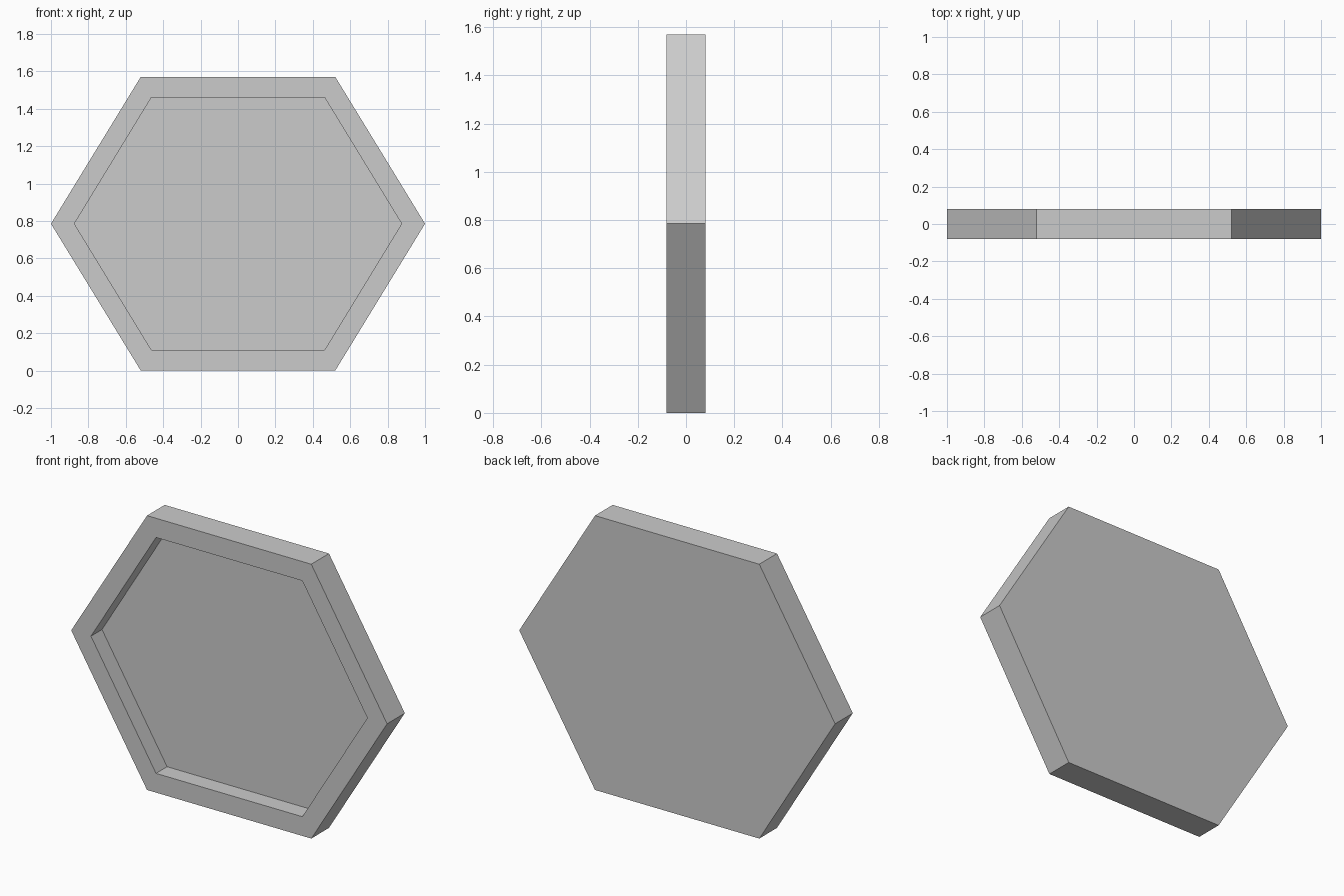
import bpy, bmesh

if "Cube" in bpy.data.objects:
    bpy.data.objects.remove(bpy.data.objects["Cube"])

HALF_DEPTH = 0.08      # half the plate thickness
RECESS = 0.10          # depth of the front pocket
MID_Z = 0.785


def hexagon(bm, tip, half_top, half_height, y):
    """Ring of six vertices in the XZ plane at depth y."""
    pts = [(tip, 0), (half_top, half_height), (-half_top, half_height),
           (-tip, 0), (-half_top, -half_height), (half_top, -half_height)]
    return [bm.verts.new((x, y, MID_Z + z)) for x, z in pts]


def bridge(bm, a, b):
    """Quads between two matching rings."""
    for i in range(6):
        j = (i + 1) % 6
        bm.faces.new((a[i], a[j], b[j], b[i]))


# Hexagonal tray: back plate, outer wall, front rim, pocket wall, pocket floor
bm = bmesh.new()
rings = [
    hexagon(bm, 1.0, 0.52, 0.785, HALF_DEPTH),
    hexagon(bm, 1.0, 0.52, 0.785, -HALF_DEPTH),
    hexagon(bm, 0.875, 0.463, 0.675, -HALF_DEPTH),
    hexagon(bm, 0.875, 0.463, 0.675, -HALF_DEPTH + RECESS),
]
bm.faces.new(rings[0])
for a, b in zip(rings, rings[1:]):
    bridge(bm, a, b)
bm.faces.new(rings[-1])
bmesh.ops.recalc_face_normals(bm, faces=bm.faces)

mesh = bpy.data.meshes.new("hexagonal_tray")
bm.to_mesh(mesh)
bm.free()
tray = bpy.data.objects.new("hexagonal_tray", mesh)
bpy.context.collection.objects.link(tray)

# Plain grey finish
grey = bpy.data.materials.new("light_grey")
grey.diffuse_color = (0.6, 0.6, 0.6, 1)
grey.use_nodes = True
grey.node_tree.nodes["Principled BSDF"].inputs["Base Color"].default_value = grey.diffuse_color
mesh.materials.append(grey)
